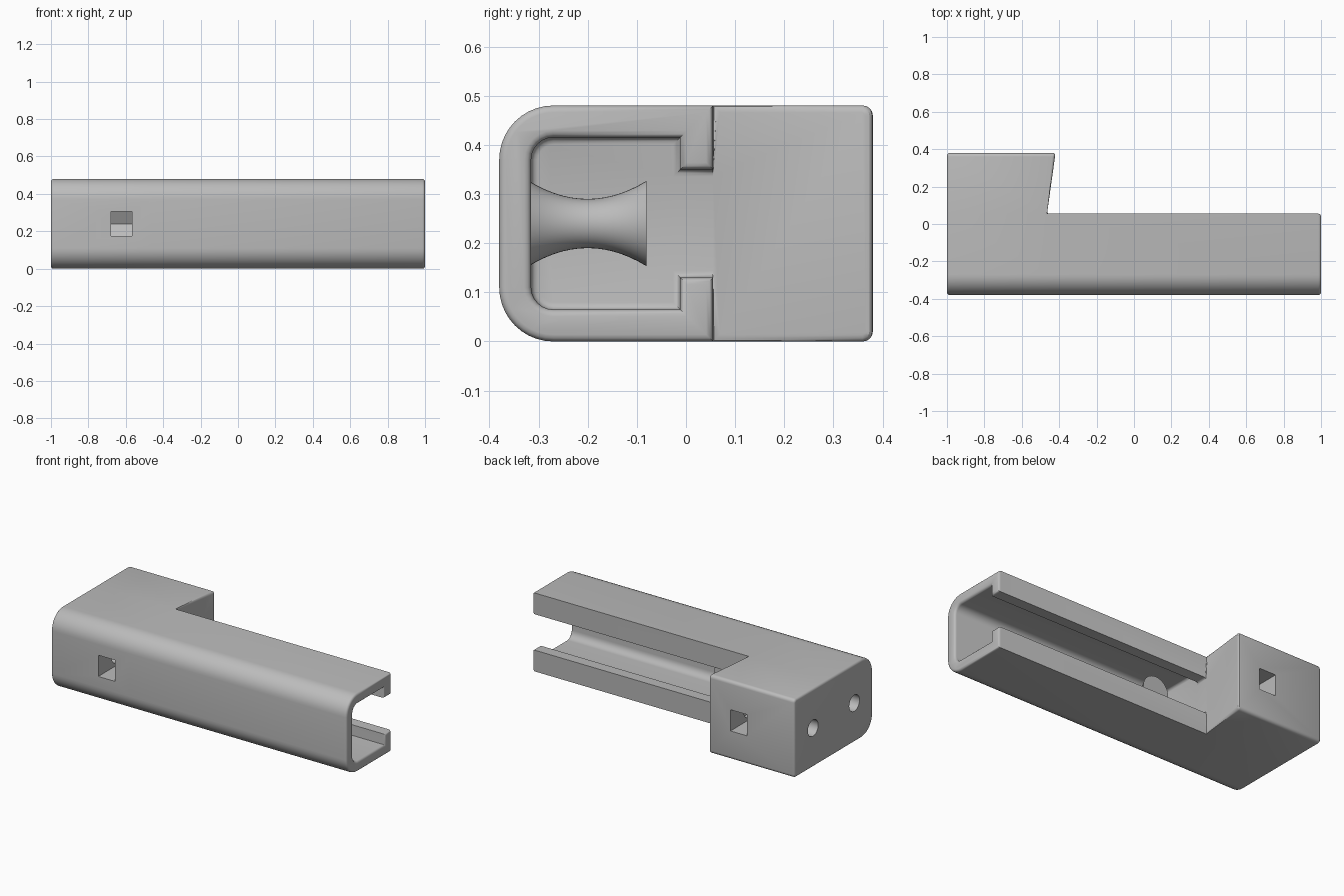
import bpy, bmesh, math
from mathutils import Matrix, Vector

cube = bpy.data.objects.get("Cube")
if cube:
    bpy.data.objects.remove(cube, do_unlink=True)

grey = bpy.data.materials.new("plain grey")
grey.use_nodes = True
colour = (0.5, 0.5, 0.5, 1)
grey.diffuse_color = colour
grey.node_tree.nodes["Principled BSDF"].inputs["Base Color"].default_value = colour

H, MID = 0.48, 0.24            # height and mid height
FRONT, LIP, BACK = -0.38, 0.055, 0.38
LEFT_END, STEP, RIGHT_END = -1, -0.465, 1


def make_object(name, bm):
    bmesh.ops.recalc_face_normals(bm, faces=bm.faces)
    mesh = bpy.data.meshes.new(name)
    bm.to_mesh(mesh)
    bm.free()
    mesh.materials.append(grey)
    obj = bpy.data.objects.new(name, mesh)
    bpy.context.collection.objects.link(obj)
    return obj


def activate(obj):
    bpy.ops.object.select_all(action='DESELECT')
    obj.select_set(True)
    bpy.context.view_layer.objects.active = obj


def arc(y, z, r, start, end, n):
    angles = [math.radians(start + (end - start) * i / n) for i in range(n + 1)]
    return [(y + r * math.cos(a), z + r * math.sin(a)) for a in angles]


# Cross-sections in (y, z): outer skin, channel inside, and back of the block
R, r, b = 0.11, 0.045, 0.02
outer = ([(LIP, 0)] + arc(FRONT + R, R, R, 270, 180, 10)
         + arc(FRONT + R, H - R, R, 180, 90, 10) + [(LIP, H)])
lip_in, wall_in, roof, slot = -0.012, -0.315, 0.415, 0.35
inner = ([(LIP, slot), (lip_in, slot), (lip_in, roof)]
         + arc(wall_in + r, roof - r, r, 90, 180, 6)
         + arc(wall_in + r, H - roof + r, r, 180, 270, 6)
         + [(lip_in, H - roof), (lip_in, H - slot), (LIP, H - slot)])
back = ([(LIP, H)] + arc(BACK - b, H - b, b, 90, 0, 4)
        + arc(BACK - b, b, b, 0, -90, 4) + [(LIP, 0)])

# Body: channel arm and end block as one shell
bm = bmesh.new()


def ring(points, x):
    return [bm.verts.new((x(y) if callable(x) else x, y, z)) for y, z in points]


def strip(a, c):
    for i in range(len(a) - 1):
        bm.faces.new((a[i], a[i + 1], c[i + 1], c[i]))


def step_x(y):
    return STEP + max(0, y - LIP) * 0.14


outer_tip, inner_tip = ring(outer, RIGHT_END), ring(inner, RIGHT_END)
outer_mid, inner_mid = ring(outer, STEP), ring(inner, STEP)
outer_end = ring(outer, LEFT_END)
back_mid = [outer_mid[-1]] + ring(back[1:-1], step_x) + [outer_mid[0]]
back_end = [outer_end[-1]] + ring(back[1:-1], LEFT_END) + [outer_end[0]]
strip(outer_tip, outer_mid)
strip(outer_mid, outer_end)
strip(inner_tip, inner_mid)
strip(back_mid, back_end)
strip([outer_tip[-1], inner_tip[0]], [outer_mid[-1], inner_mid[0]])
strip([inner_tip[-1], outer_tip[0]], [inner_mid[-1], outer_mid[0]])
bm.faces.new(outer_tip + inner_tip)
bm.faces.new(inner_mid)
bm.faces.new(back_mid + [inner_mid[-1], inner_mid[0]])
bm.faces.new(outer_end + back_end[1:-1])
bmesh.ops.recalc_face_normals(bm, faces=bm.faces)

# Round the end edges and the step, but keep the lengthwise edges crisp
rounded = [e for e in bm.edges if e.calc_face_angle(0) > 0.5
           and abs((e.verts[0].co - e.verts[1].co).normalized().x) < 0.9]
bmesh.ops.bevel(bm, geom=rounded, offset=0.014, offset_type='OFFSET', segments=3,
                profile=0.5, affect='EDGES', clamp_overlap=False)
body = make_object("channel_body", bm)


def cut(bm):
    cutter = make_object("cutter", bm)
    cutter.hide_render = True
    activate(body)
    mod = body.modifiers.new("cut", 'BOOLEAN')
    mod.operation, mod.solver, mod.object = 'DIFFERENCE', 'EXACT', cutter
    bpy.ops.object.modifier_apply(modifier=mod.name)
    bpy.data.objects.remove(cutter, do_unlink=True)


# Screw holes in the end face, each with a pointed nut slot from the side
for side in (-1, 1):
    bm = bmesh.new()
    start, stop = LEFT_END - 0.05, -0.54
    place = Matrix.Translation(((start + stop) / 2, 0.2 * side, MID)) @ Matrix.Rotation(math.pi / 2, 4, 'Y')
    bmesh.ops.create_cone(bm, cap_ends=True, segments=32, radius1=0.05, radius2=0.05,
                          depth=stop - start, matrix=place)
    cut(bm)
    bm = bmesh.new()
    w = 0.065
    slot_shape = [(0.45, -w), (0.162, -w), (0.125, 0), (0.162, w), (0.45, w)]
    face = bm.faces.new([bm.verts.new((-0.68, y * side, MID + z)) for y, z in slot_shape])
    new = bmesh.ops.extrude_face_region(bm, geom=[face])["geom"]
    bmesh.ops.translate(bm, vec=Vector((0.113, 0, 0)),
                        verts=[v for v in new if isinstance(v, bmesh.types.BMVert)])
    cut(bm)

# Waisted post standing on the inside of the front wall
bm = bmesh.new()
near, far, n = -0.32, -0.08, 14
profile = [bm.verts.new((0, near, 0))]
for i in range(n + 1):
    t = i / n
    radius = 0.05 + 0.037 * (2 * t - 1) ** 2
    profile.append(bm.verts.new((radius, near + (far - near) * t, 0)))
profile.append(bm.verts.new((0, far, 0)))
edges = [bm.edges.new(pair) for pair in zip(profile, profile[1:])]
bmesh.ops.spin(bm, geom=profile + edges, cent=(0, 0, 0), axis=(0, 1, 0),
               angle=math.tau, steps=40)
bmesh.ops.remove_doubles(bm, verts=bm.verts, dist=0.0001)
bmesh.ops.translate(bm, vec=Vector((-0.22, 0, MID)), verts=bm.verts)
post = make_object("waisted_post", bm)

for obj in (body, post):
    activate(obj)
    bpy.ops.object.shade_smooth_by_angle(angle=math.radians(32))
